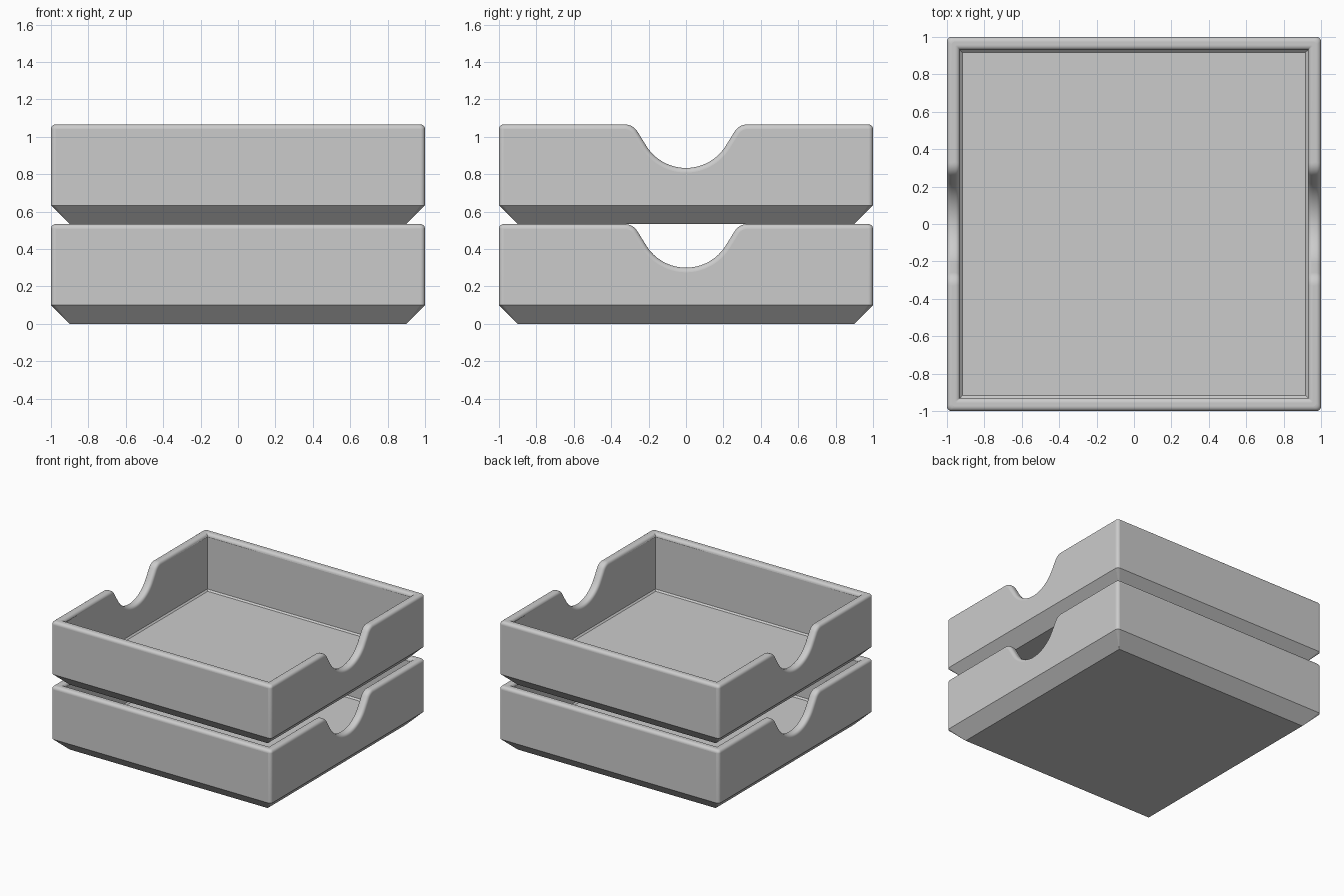
import bpy, bmesh, math

if "Cube" in bpy.data.objects:
    bpy.data.objects.remove(bpy.data.objects["Cube"])

H, WALL, R = 0.533, 0.07, 0.025      # tray height, wall thickness, edge radius
FLOOR = 0.067                        # floor height
SEG = 6


def clamp(p, m):
    return tuple(max(-m, min(m, c)) for c in p)


def notch_half():
    """Finger notch from its bottom outwards: (y, z, normal y, normal z)."""
    pts, slope = [], math.radians(58)
    for i in range(13):                       # bowl
        a = slope * i / 12
        pts.append((0.25 * math.sin(a), 0.55 - 0.25 * math.cos(a), -math.sin(a), math.cos(a)))
    for i in range(9):                        # rounded shoulder
        a = slope * (1 - i / 8)
        pts.append((0.328 - 0.08 * math.sin(a), H - 0.08 + 0.08 * math.cos(a),
                    -math.sin(a), math.cos(a)))
    return pts


half = notch_half()
notch = [(-y, z, -ny, nz) for y, z, ny, nz in reversed(half[1:])] + half

# Stations around the rim: (x, y, top height, normal y, normal z)
stations = []


def corner(sx, sy, start):
    for i in range(SEG + 1):
        a = math.radians(start + 90 * i / SEG)
        stations.append((sx * (1 - R) + R * math.cos(a), sy * (1 - R) + R * math.sin(a), H, 0, 1))


stations += [(1, y, z, ny, nz) for y, z, ny, nz in notch]
corner(1, 1, 0)
corner(-1, 1, 90)
stations += [(-1, y, z, ny, nz) for y, z, ny, nz in reversed(notch)]
corner(-1, -1, 180)
corner(1, -1, 270)

# Rounded rim section: (fraction across wall, depth below the top)
arc = [((R - R * math.cos(a)) / WALL, R - R * math.sin(a))
       for a in (math.pi / 2 * i / SEG for i in range(SEG + 1))]
rim = arc + [(1 - t, d) for t, d in reversed(arc)]


def section(s):
    x, y, h, ny, nz = s
    pts = [(*clamp((x, y), 0.9), 0), (x, y, 0.1)]
    inner = clamp((x, y), 1 - WALL)
    for t, d in rim:
        pts.append((x + (inner[0] - x) * t, y + (inner[1] - y) * t - ny * d, h - nz * d))
    return pts + [(*inner, FLOOR + 0.012), (*clamp((x, y), 0.918), FLOOR)]


# Tray mesh: the section swept round the square, closed by base and floor
bm = bmesh.new()
rows = [[bm.verts.new(p) for p in section(s)] for s in stations]
for i, row in enumerate(rows):
    nxt = rows[(i + 1) % len(rows)]
    for j in range(len(row) - 1):
        bm.faces.new((row[j], nxt[j], nxt[j + 1], row[j + 1]))
bm.faces.new([r[0] for r in reversed(rows)])
bm.faces.new([r[-1] for r in rows])
bmesh.ops.remove_doubles(bm, verts=bm.verts, dist=1e-5)
bmesh.ops.recalc_face_normals(bm, faces=bm.faces)
mesh = bpy.data.meshes.new("tray")
bm.to_mesh(mesh)
bm.free()

grey = bpy.data.materials.new("light_grey")
grey.diffuse_color = (0.6, 0.6, 0.6, 1)
grey.use_nodes = True
grey.node_tree.nodes["Principled BSDF"].inputs["Base Color"].default_value = grey.diffuse_color
mesh.materials.append(grey)

# Two stacked trays
for name, z in (("lower_tray", 0), ("upper_tray", H)):
    tray = bpy.data.objects.new(name, mesh if z == 0 else mesh.copy())
    tray.location.z = z
    bpy.context.collection.objects.link(tray)
    bpy.ops.object.select_all(action='DESELECT')
    tray.select_set(True)
    bpy.context.view_layer.objects.active = tray
    bpy.ops.object.shade_smooth_by_angle(angle=math.radians(35))
    # Walls, floor, base and chamfer stay flat; only the rounded edges are smooth
    for p in tray.data.polygons:
        n = p.normal
        if max(map(abs, n)) > 0.9999 or n.z < -0.01:
            p.use_smooth = False
